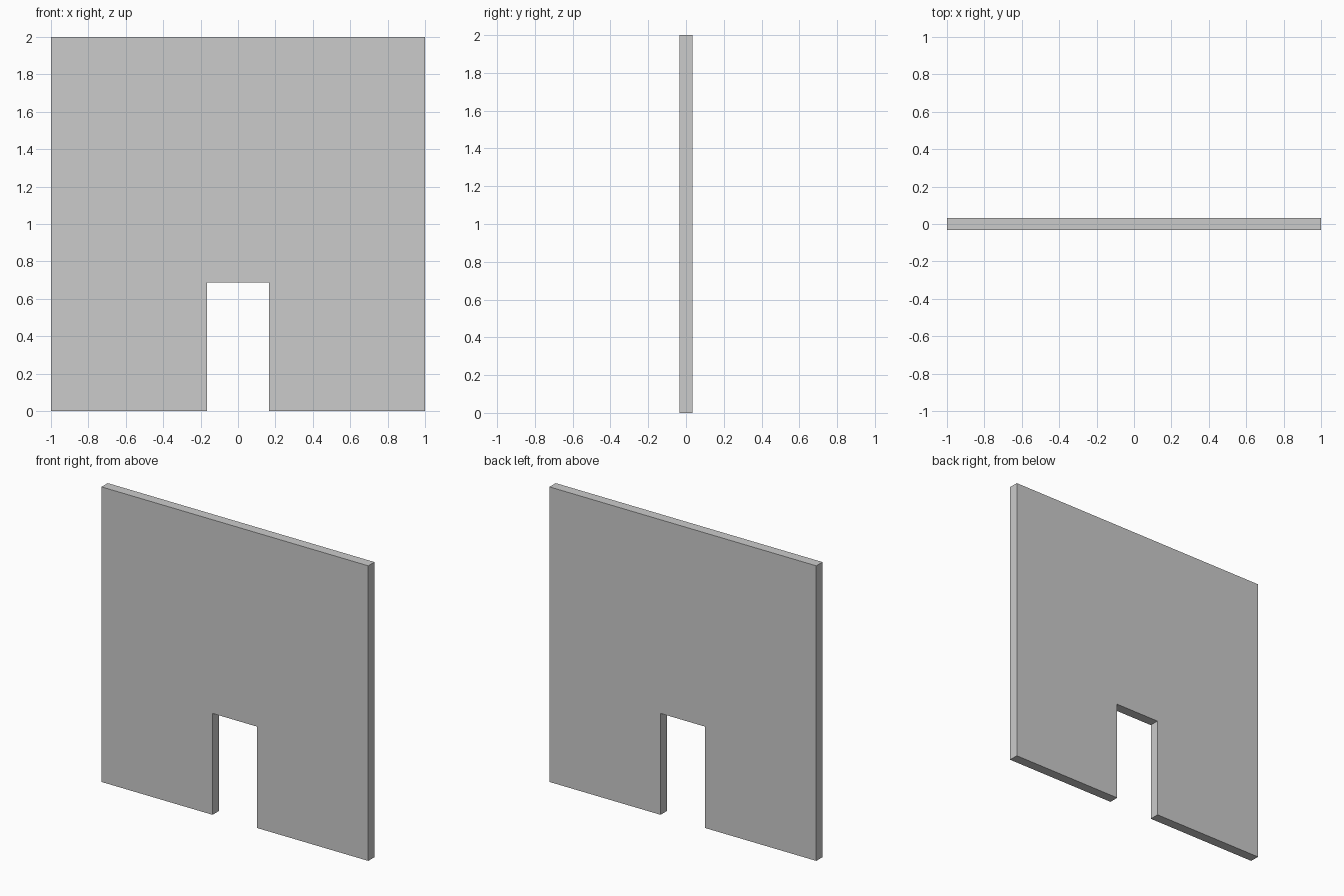
import bpy
import bmesh

if "Cube" in bpy.data.objects:
    bpy.data.objects.remove(bpy.data.objects["Cube"])

HALF_WIDTH, HEIGHT, THICKNESS = 1.0, 2.0, 0.0667
DOOR_HALF, DOOR_TOP = 0.167, 0.687

# Right half of the wall outline, from floor at the doorway to floor at the edge, mirrored for the left
right = [(HALF_WIDTH, HEIGHT), (HALF_WIDTH, 0), (DOOR_HALF, 0), (DOOR_HALF, DOOR_TOP)]
outline = right + [(-x, z) for x, z in reversed(right)]

# Wall panel with doorway: front face extruded through to the back
bm = bmesh.new()
front = bm.faces.new([bm.verts.new((x, -THICKNESS / 2, z)) for x, z in outline])
result = bmesh.ops.extrude_face_region(bm, geom=[front], use_keep_orig=True)
back_verts = [v for v in result["geom"] if isinstance(v, bmesh.types.BMVert)]
bmesh.ops.translate(bm, verts=back_verts, vec=(0, THICKNESS, 0))
bmesh.ops.recalc_face_normals(bm, faces=bm.faces)

mesh = bpy.data.meshes.new("doorway_wall")
bm.to_mesh(mesh)
bm.free()
bpy.context.collection.objects.link(bpy.data.objects.new("doorway_wall", mesh))
